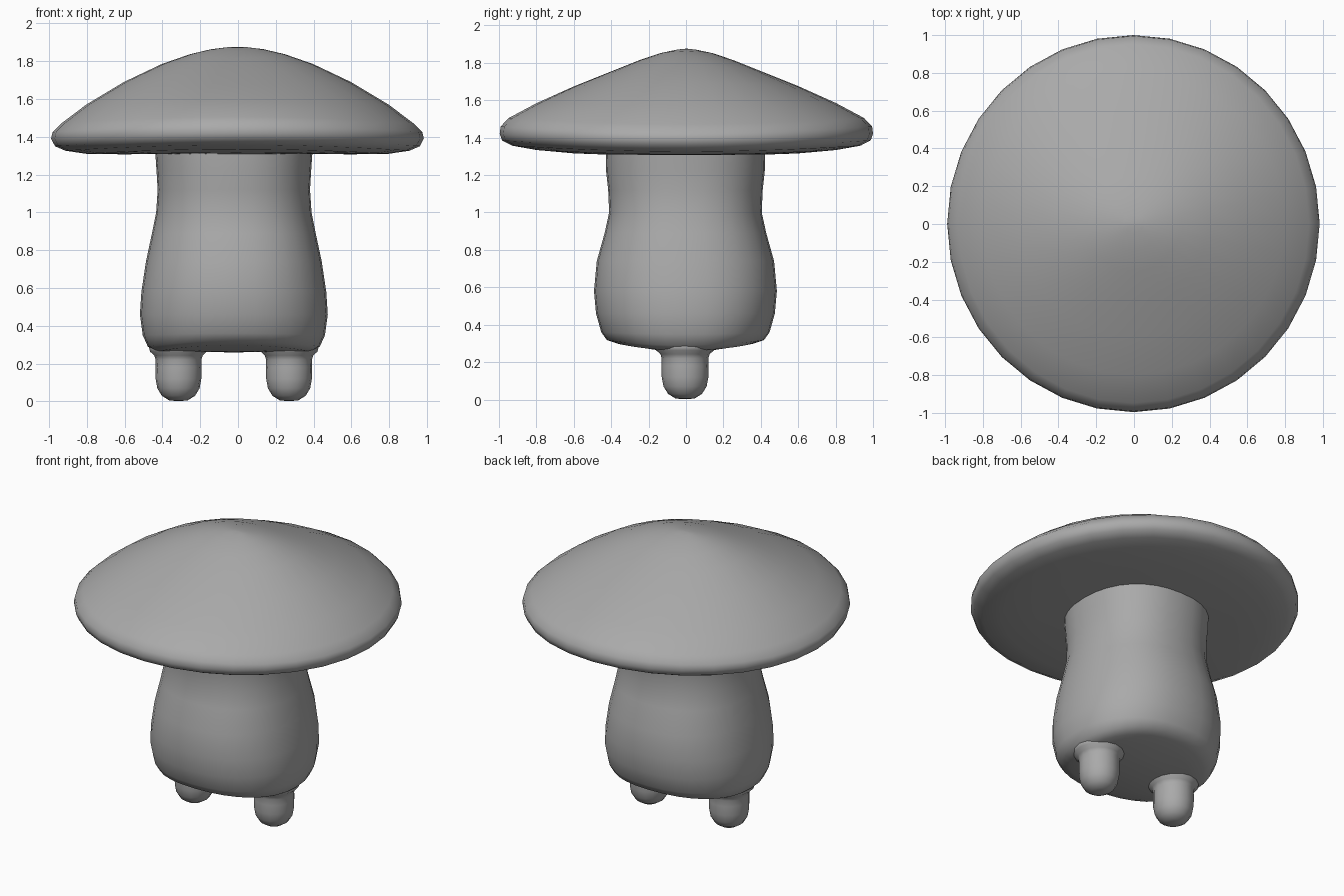
import bpy, bmesh, math

grey = bpy.data.materials.new("plain grey")
grey.diffuse_color = (0.4, 0.4, 0.4, 1)


def loft(name, rows, centre, sides, power=2.0, close_bottom=True, close_top=True):
    """Stack of closed rings; each row is (x radius, y radius, z at the sides, z at front and back)."""
    bm = bmesh.new()
    rings = []
    for rx, ry, zx, zy in rows:
        ring = []
        for i in range(sides):
            a = 2 * math.pi * i / sides
            c, s = math.cos(a), math.sin(a)
            x = math.copysign(abs(c) ** (2 / power), c) * rx
            y = math.copysign(abs(s) ** (2 / power), s) * ry
            ring.append(bm.verts.new((centre[0] + x, centre[1] + y, zx + (zy - zx) * s * s)))
        rings.append(ring)
    for low, high in zip(rings, rings[1:]):
        for i in range(sides):
            j = (i + 1) % sides
            bm.faces.new((low[i], low[j], high[j], high[i]))
    if close_bottom:
        bm.faces.new(rings[0][::-1])
    if close_top:
        bm.faces.new(rings[-1])
    mesh = bpy.data.meshes.new(name)
    bm.to_mesh(mesh)
    bm.free()
    mesh.materials.append(grey)
    mesh.shade_smooth()
    obj = bpy.data.objects.new(name, mesh)
    bpy.context.collection.objects.link(obj)
    return obj


# Wide cap: underside, rolled rim, then a dome a little sharper front to back
loft("cap", [
    (0.38, 0.38, 1.31, 1.308), (0.60, 0.60, 1.307, 1.316), (0.80, 0.80, 1.31, 1.334),
    (0.91, 0.93, 1.326, 1.357), (0.965, 0.985, 1.35, 1.385), (0.986, 0.998, 1.39, 1.42),
    (0.978, 0.993, 1.425, 1.46), (0.93, 0.95, 1.472, 1.505), (0.80, 0.80, 1.57, 1.585),
    (0.60, 0.60, 1.69, 1.675), (0.40, 0.40, 1.785, 1.755), (0.25, 0.25, 1.837, 1.815),
    (0.14, 0.14, 1.863, 1.852), (0.05, 0.05, 1.874, 1.871), (0.01, 0.01, 1.876, 1.875),
], (-0.003, 0.002), 32, close_bottom=False)

# Pear-shaped body with a nearly flat underside
loft("body", [
    (0.05, 0.05, 0.26, 0.26), (0.18, 0.15, 0.261, 0.264), (0.32, 0.27, 0.262, 0.283),
    (0.41, 0.36, 0.263, 0.298), (0.455, 0.42, 0.29, 0.318), (0.482, 0.45, 0.35, 0.36),
    (0.497, 0.478, 0.46, 0.46), (0.489, 0.489, 0.58, 0.58), (0.465, 0.474, 0.74, 0.74),
    (0.433, 0.432, 0.89, 0.89), (0.411, 0.408, 1.0, 1.0), (0.403, 0.413, 1.12, 1.12),
    (0.409, 0.424, 1.22, 1.22), (0.416, 0.426, 1.32, 1.32),
], (-0.022, -0.003), 32, power=2.25, close_top=False)

# Two stubby legs with round feet, flaring into the body
for name, x in (("left_leg", -0.315), ("right_leg", 0.27)):
    loft(name, [(r, r * 1.03, z, z) for r, z in (
        (0.015, 0.002), (0.05, 0.006), (0.088, 0.03), (0.112, 0.07), (0.121, 0.12),
        (0.122, 0.18), (0.121, 0.22), (0.128, 0.243), (0.15, 0.263), (0.16, 0.30))],
        (x, -0.005), 16)
